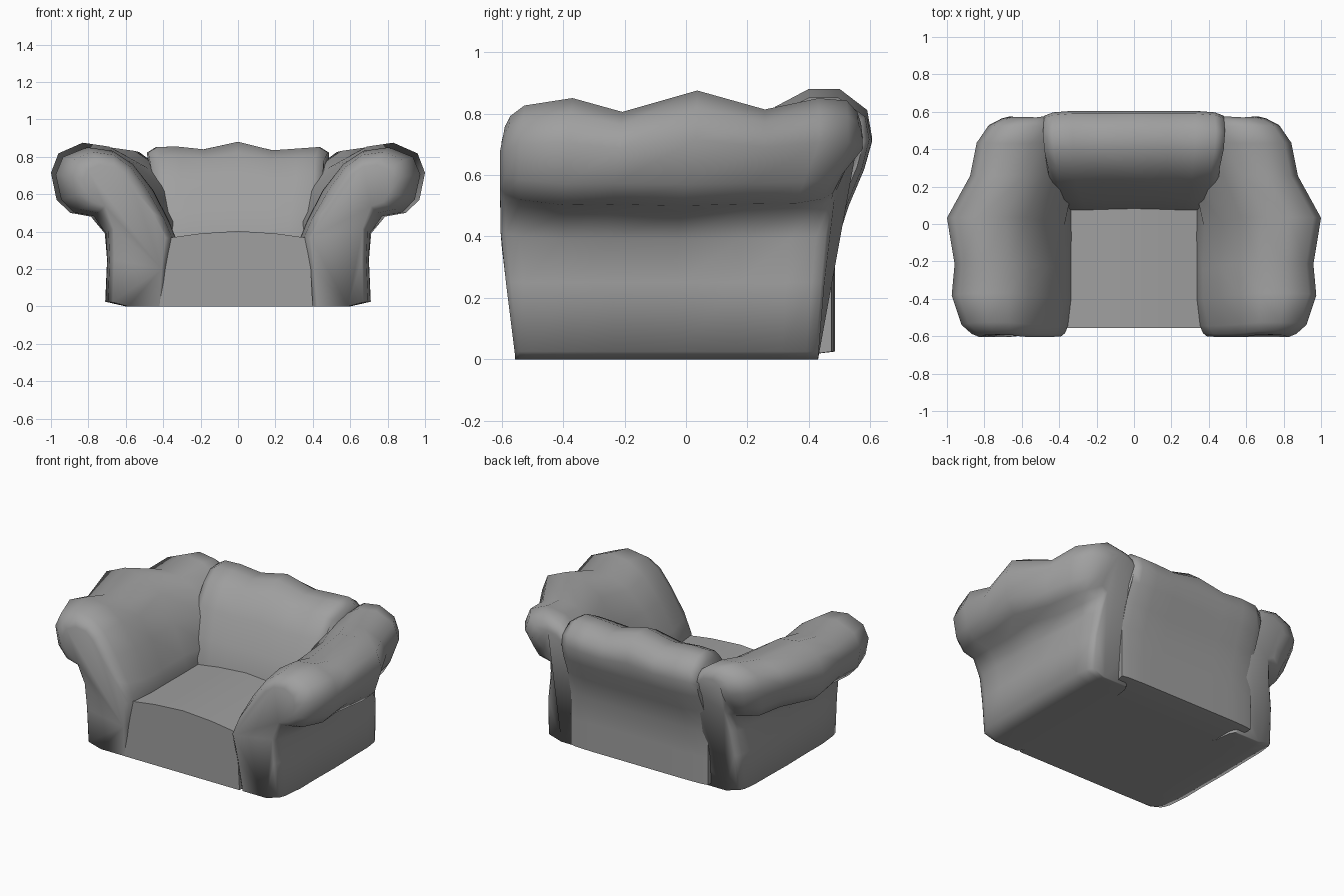
import bpy
import bmesh
import math

cube = bpy.data.objects.get("Cube")
if cube:
    bpy.data.objects.remove(cube, do_unlink=True)

fabric = bpy.data.materials.new("grey_fabric")
fabric.use_nodes = True
GREY = (0.35, 0.35, 0.35, 1)
fabric.diffuse_color = GREY
fabric.node_tree.nodes["Principled BSDF"].inputs["Base Color"].default_value = GREY


def interp(x, table):
    """Piecewise linear lookup in a list of (x, value) pairs."""
    if x <= table[0][0]:
        return table[0][1]
    for (x0, v0), (x1, v1) in zip(table, table[1:]):
        if x <= x1:
            return v0 + (v1 - v0) * (x - x0) / (x1 - x0)
    return table[-1][1]


def loft(name, rings, angle):
    """Skin closed rings of points, cap both ends, and shade."""
    bm = bmesh.new()
    loops = [[bm.verts.new(p) for p in ring] for ring in rings]
    n = len(loops[0])
    for a, b in zip(loops, loops[1:]):
        for i in range(n):
            j = (i + 1) % n
            bm.faces.new((a[i], a[j], b[j], b[i]))
    bm.faces.new(loops[0])
    bm.faces.new(loops[-1])
    bmesh.ops.recalc_face_normals(bm, faces=bm.faces)
    mesh = bpy.data.meshes.new(name)
    bm.to_mesh(mesh)
    bm.free()
    mesh.materials.append(fabric)
    obj = bpy.data.objects.new(name, mesh)
    bpy.context.collection.objects.link(obj)
    bpy.ops.object.select_all(action="DESELECT")
    obj.select_set(True)
    bpy.context.view_layer.objects.active = obj
    bpy.ops.object.shade_smooth_by_angle(angle=math.radians(angle))


# Rolled arms: x-z section swept from front to back
ARM = [(0.38, 0), (0.6, 0), (0.71, 0.025), (0.70, 0.25), (0.71, 0.39),
       (0.78, 0.48), (0.89, 0.50), (0.96, 0.57), (0.99, 0.71), (0.95, 0.81),
       (0.82, 0.865), (0.68, 0.845), (0.57, 0.77), (0.46, 0.62),
       (0.37, 0.45), (0.33, 0.36), (0.36, 0.2)]
FRONT = [(0, -0.555), (0.4, -0.605), (0.73, -0.605), (0.85, -0.59)]
REAR = [(0, 0.43), (0.36, 0.46), (0.5, 0.49), (0.72, 0.58), (0.85, 0.57)]
# Per station: sweep position, roundness, roll shift in x, height change
STATIONS = [(0, 0.5, -0.03, 0), (0.015, 0.66, -0.03, 0), (0.055, 0.82, -0.02, 0),
            (0.19, 0.98, -0.01, -0.01), (0.33, 0.96, -0.02, -0.05),
            (0.54, 1, 0.01, 0.01), (0.73, 0.95, -0.1, -0.04),
            (0.88, 0.93, -0.13, 0), (0.96, 0.8, -0.16, 0.02),
            (0.99, 0.62, -0.18, 0.02), (1, 0.45, -0.18, 0.02)]


def arm_ring(side, t, size, shift, lift):
    ring = []
    for x, z in ARM:
        upper = min(max((z - 0.35) / 0.2, 0), 1)
        cx = 0.55 + 0.17 * upper
        px = cx + (x - cx) * (1 - (1 - size) * (0.5 + 0.5 * upper)) + shift * upper
        pz = z + (0.65 - z) * (1 - size) * upper
        pz += lift * max(0, (z - 0.6) / 0.26)
        y = interp(z, FRONT) * (1 - t) + interp(z, REAR) * t
        ring.append((side * px, y, pz))
    return ring


for side, name in ((1, "left_arm"), (-1, "right_arm")):
    loft(name, [arm_ring(side, *s) for s in STATIONS], 80)

# Leaning backrest: y-z section swept from side to side
BACK = [(0.08, 0.02), (0.27, 0), (0.485, 0.025), (0.485, 0.2), (0.485, 0.36),
        (0.53, 0.5), (0.58, 0.62), (0.605, 0.72), (0.59, 0.8), (0.5, 0.865),
        (0.4, 0.865), (0.29, 0.81), (0.2, 0.68), (0.13, 0.52), (0.065, 0.36)]
HALF = [(0.08, 0.38), (0.18, 0.45), (0.3, 0.46), (0.45, 0.49), (0.61, 0.48)]
BACK_STATIONS = [(-1, 0.8, 0), (-0.9, 0.94, 0), (-0.68, 1, -0.01), (-0.38, 1, -0.025),
                 (0, 1, 0.015), (0.38, 1, -0.03), (0.68, 1, -0.02),
                 (0.9, 0.94, 0), (1, 0.8, 0)]


def back_ring(t, size, lift):
    ring = []
    for y, z in BACK:
        upper = min(max((z - 0.35) / 0.2, 0), 1)
        cy = 0.32 + 0.08 * upper
        py = cy + (y - cy) * (1 - (1 - size) * (0.35 + 0.3 * upper))
        pz = z + (0.65 - z) * (1 - size) * upper
        pz += lift * max(0, (z - 0.6) / 0.26)
        ring.append((t * interp(y, HALF), py, pz))
    return ring


loft("backrest", [back_ring(*s) for s in BACK_STATIONS], 80)

# Flat-sided seat block with a slightly crowned top
SEAT = [(-0.42, 0), (0.4, 0), (0.38, 0.365), (0.2, 0.39), (0, 0.403),
        (-0.2, 0.39), (-0.38, 0.365)]
loft("seat", [[(x, y, z) for x, z in SEAT] for y in (-0.556, 0.27)], 30)
